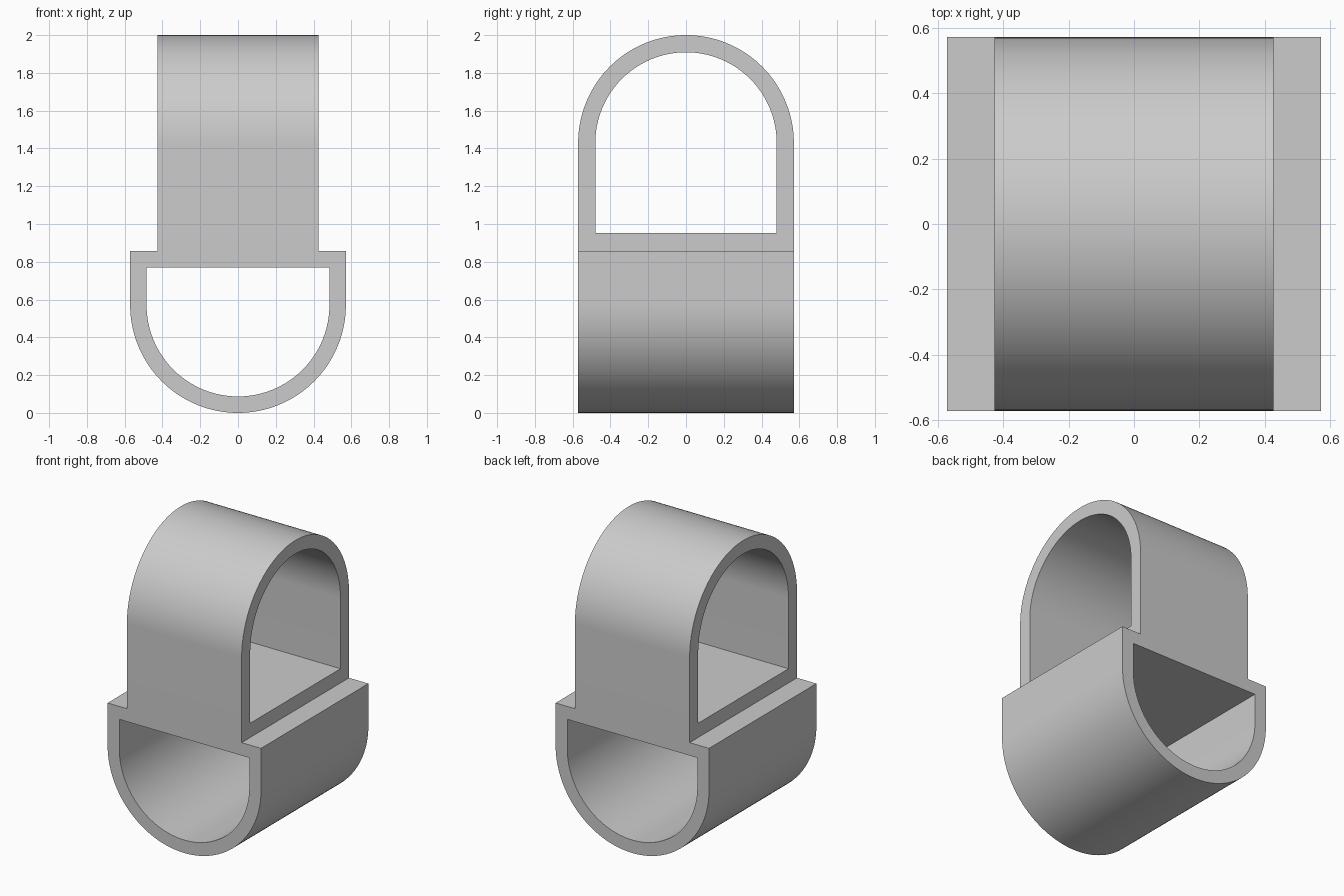
import bpy, bmesh, math
from mathutils import Vector

cube = bpy.data.objects.get("Cube")
if cube:
    bpy.data.objects.remove(cube, do_unlink=True)

RADIUS = 0.571
WALL = 0.087
LEDGE = 0.857      # height where the two tubes meet
SEGMENTS = 64

grey = bpy.data.materials.new("plain grey")
grey.use_nodes = True
colour = (0.6, 0.6, 0.6, 1)
grey.diffuse_color = colour
grey.node_tree.nodes["Principled BSDF"].inputs["Base Color"].default_value = colour


def arch(radius, centre, flat):
    """Half circle closed by straight sides ending at height flat, as (across, z)."""
    side = 1 if flat < centre else -1
    angles = [math.pi * i / SEGMENTS for i in range(SEGMENTS + 1)]
    curve = [(radius * math.cos(a), centre + side * radius * math.sin(a)) for a in angles]
    return curve + [(-radius, flat), (radius, flat)]


def tube(name, outer, inner, half_length, place):
    """Hollow extrusion; place maps (across, along, z) to a point."""
    bm = bmesh.new()
    rings = [[bm.verts.new(place(u, end * half_length, z)) for u, z in loop]
             for loop, end in ((outer, -1), (outer, 1), (inner, 1), (inner, -1))]
    count = len(outer)
    for k in range(4):
        a, b = rings[k], rings[(k + 1) % 4]
        for i in range(count):
            j = (i + 1) % count
            bm.faces.new((a[i], a[j], b[j], b[i]))
    bmesh.ops.recalc_face_normals(bm, faces=bm.faces)
    mesh = bpy.data.meshes.new(name)
    bm.to_mesh(mesh)
    bm.free()
    mesh.materials.append(grey)
    obj = bpy.data.objects.new(name, mesh)
    bpy.context.collection.objects.link(obj)
    return obj


# Lower tube: round underneath, open to front and back
low = RADIUS
body = tube("double_arch_body",
            arch(RADIUS, low, LEDGE),
            arch(RADIUS - WALL, low, LEDGE - WALL),
            RADIUS, lambda u, v, z: Vector((u, v, z)))

# Upper tube: round on top, open to both sides, its floor sunk into the lower roof
high = 2 - RADIUS
upper = tube("upper_arch",
             arch(RADIUS, high, LEDGE - WALL / 2),
             arch(RADIUS - WALL - 0.004, high, 0.953),
             0.427, lambda u, v, z: Vector((v, u, z)))

# Fuse both tubes into one solid
fuse = body.modifiers.new("fuse", "BOOLEAN")
fuse.operation = "UNION"
fuse.solver = "EXACT"
fuse.object = upper
bpy.ops.object.select_all(action="DESELECT")
body.select_set(True)
bpy.context.view_layer.objects.active = body
bpy.ops.object.modifier_apply(modifier=fuse.name)
bpy.data.objects.remove(upper, do_unlink=True)
bpy.ops.object.shade_smooth_by_angle(angle=math.radians(30))
